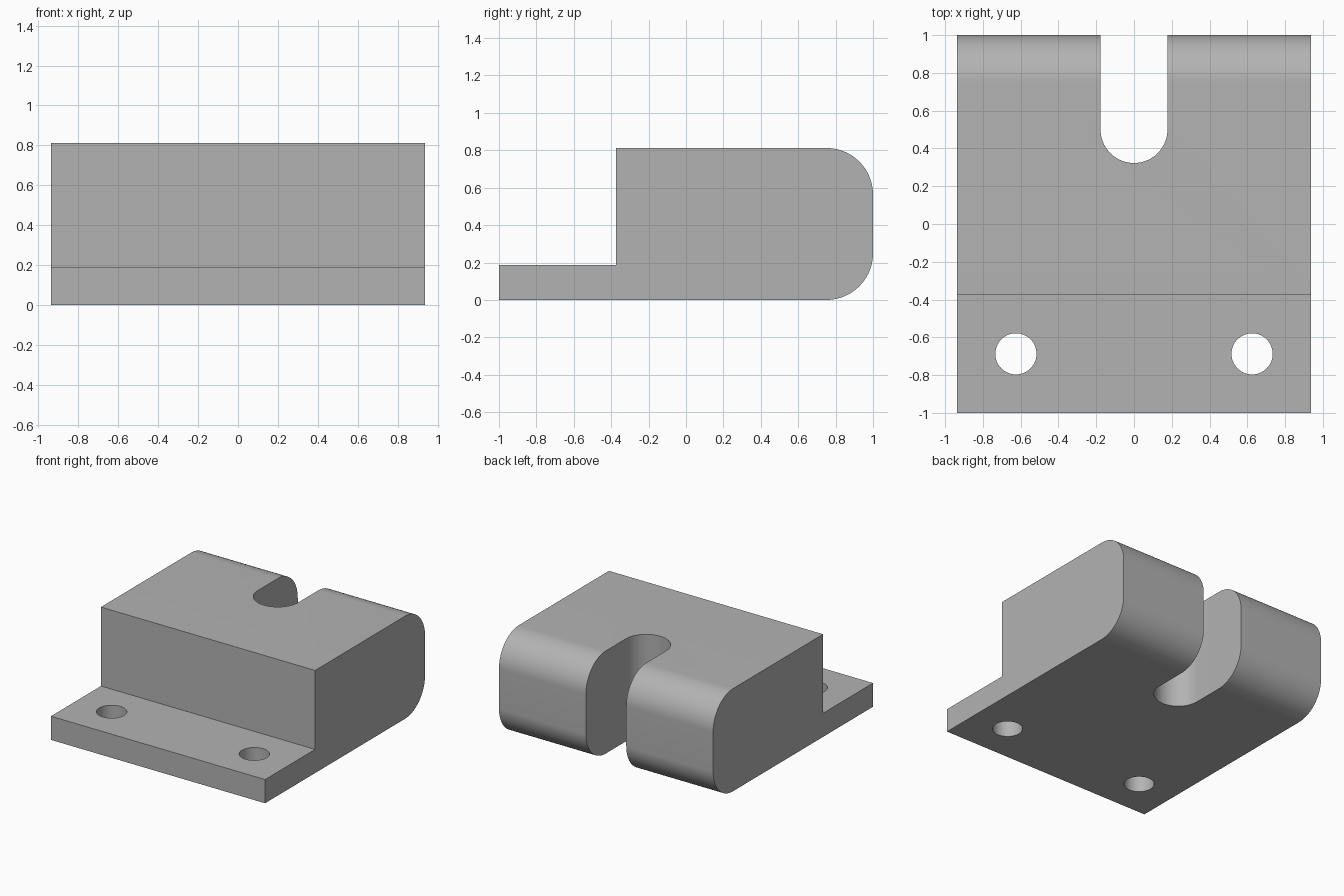
import bpy, bmesh
from math import sin, cos, pi

default = bpy.data.objects.get("Cube")
if default:
    bpy.data.objects.remove(default, do_unlink=True)

HALF_W, HEIGHT, FLANGE, STEP_Y = 0.9375, 0.8125, 0.1875, -0.375
FILLET, SLOT_R, SLOT_Y = 0.25, 0.177, 0.5
HOLE_R, HOLE_X, HOLE_Y = 0.109, 0.625, -0.6875

grey = bpy.data.materials.new("plain grey")
grey.use_nodes = True
colour = (0.45, 0.45, 0.45, 1)
grey.diffuse_color = colour
grey.node_tree.nodes["Principled BSDF"].inputs["Base Color"].default_value = colour


def arc(cx, cy, r, start, end, steps):
    """Points along a circular arc, both ends included."""
    angles = [start + (end - start) * i / steps for i in range(steps + 1)]
    return [(cx + r * cos(a), cy + r * sin(a)) for a in angles]


def prism(name, outline, low, high, place):
    """Extrude a closed 2D outline from low to high along the remaining axis."""
    bm = bmesh.new()
    face = bm.faces.new([bm.verts.new(place(u, v, low)) for u, v in outline])
    made = bmesh.ops.extrude_face_region(bm, geom=[face])["geom"]
    shift = [b - a for a, b in zip(place(0, 0, low), place(0, 0, high))]
    bmesh.ops.translate(bm, vec=shift, verts=[g for g in made if isinstance(g, bmesh.types.BMVert)])
    bmesh.ops.recalc_face_normals(bm, faces=bm.faces)
    mesh = bpy.data.meshes.new(name)
    bm.to_mesh(mesh)
    bm.free()
    mesh.materials.append(grey)
    obj = bpy.data.objects.new(name, mesh)
    bpy.context.collection.objects.link(obj)
    return obj


# Stepped block with a rounded back, extruded across the width
side = [(-1, 0)]
side += arc(1 - FILLET, FILLET, FILLET, -pi / 2, 0, 24)
side += arc(1 - FILLET, HEIGHT - FILLET, FILLET, 0, pi / 2, 24)
side += [(STEP_Y, HEIGHT), (STEP_Y, FLANGE), (-1, FLANGE)]
block = prism("mounting_block", side, -HALF_W, HALF_W, lambda u, v, w: (w, u, v))

# Cutters: round-ended slot at the back, two bolt holes in the flange
slot = arc(0, SLOT_Y, SLOT_R, pi, 2 * pi, 48) + [(SLOT_R, 1.2), (-SLOT_R, 1.2)]
outlines = {"slot_cutter": slot}
for label, sign in (("left", 1), ("right", -1)):
    outlines[label + "_hole_cutter"] = arc(sign * HOLE_X, HOLE_Y, HOLE_R, 0, 2 * pi, 64)[:-1]

bpy.context.view_layer.objects.active = block
block.select_set(True)
for name, outline in outlines.items():
    cutter = prism(name, outline, -0.2, 1.2, lambda u, v, w: (u, v, w))
    cutter.hide_render = True
    cut = block.modifiers.new(name, "BOOLEAN")
    cut.operation, cut.solver, cut.object = "DIFFERENCE", "EXACT", cutter
    bpy.ops.object.modifier_apply(modifier=cut.name)
    bpy.data.objects.remove(cutter, do_unlink=True)

# Smooth curved walls, crisp edges
bpy.ops.object.shade_smooth_by_angle(angle=pi / 6)
